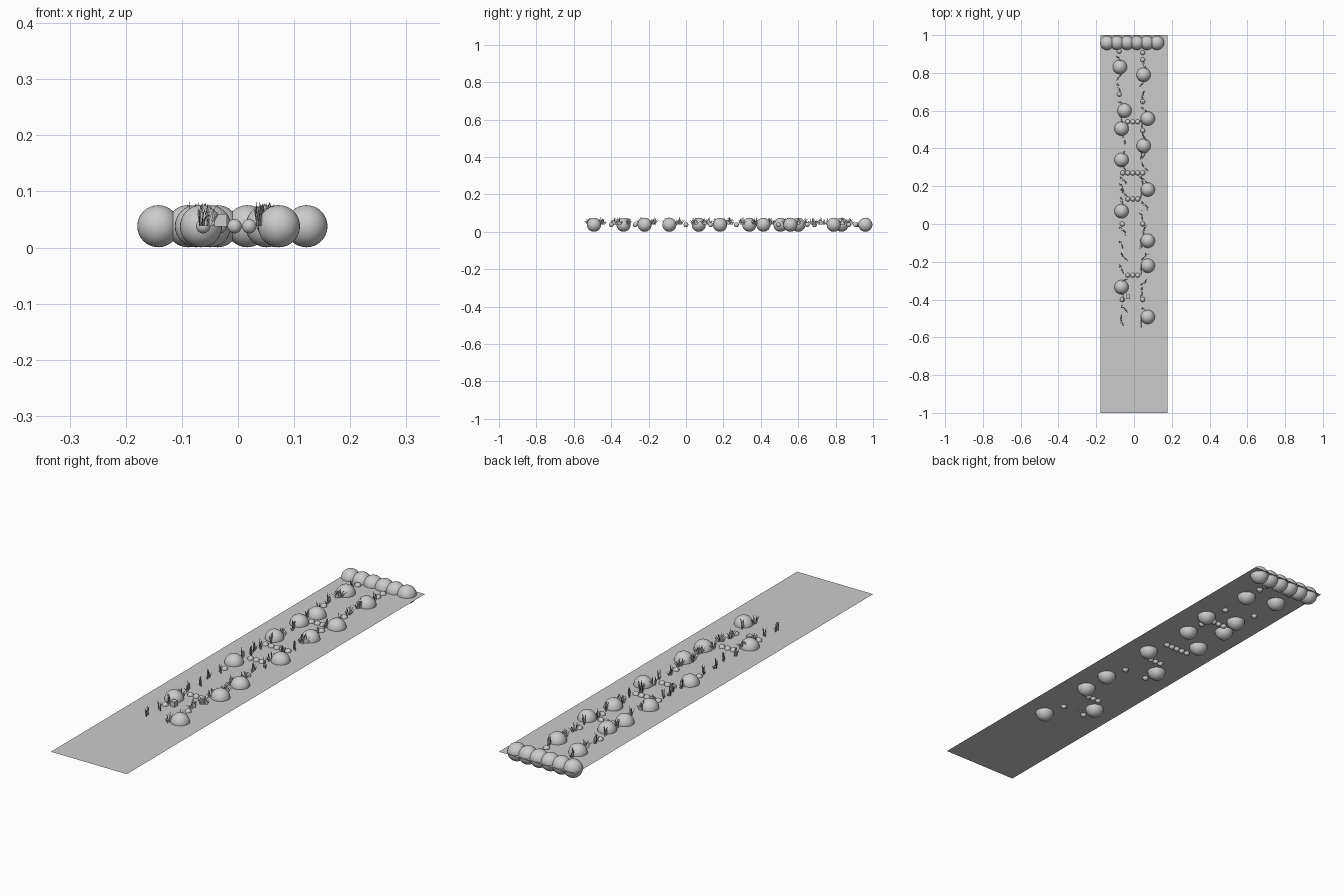
import bpy, bmesh, math, random
from mathutils import Vector

random.seed(4)
Z = 0.038  # ground sheet height; balls are half sunk into it


def link(name, mesh, loc, rot=0.0):
    ob = bpy.data.objects.new(name, mesh)
    ob.location = loc
    ob.rotation_euler.z = rot
    bpy.context.collection.objects.link(ob)
    return ob


def ball_mesh(name, r, u, v):
    me = bpy.data.meshes.new(name)
    bm = bmesh.new()
    bmesh.ops.create_uvsphere(bm, u_segments=u, v_segments=v, radius=r)
    for f in bm.faces:
        f.smooth = True
    bm.to_mesh(me)
    bm.free()
    return me


def grass_mesh(name, count=10):
    # curved tapering blades fanning out along local x
    me = bpy.data.meshes.new(name)
    bm = bmesh.new()
    for i in range(count):
        s = (i + 0.5) / count * 2 - 1
        base = Vector((s * 0.014, random.uniform(-0.004, 0.004), 0))
        lean = s * 0.019 + random.uniform(-0.004, 0.004)
        side = random.uniform(-0.006, 0.006)
        h = 0.046 - 0.024 * abs(s) - random.uniform(0, 0.008)
        a = random.uniform(-0.9, 0.9)
        across = Vector((math.cos(a), math.sin(a), 0))
        prev = None
        for t, w in ((0, 0.0022), (0.4, 0.0026), (0.75, 0.0018), (1, 0.0002)):
            c = base + Vector((lean * t * t, side * t * t, h * t))
            row = [bm.verts.new(c - across * w), bm.verts.new(c + across * w)]
            if prev:
                bm.faces.new((prev[0], prev[1], row[1], row[0]))
            prev = row
    bm.to_mesh(me)
    bm.free()
    return me


# flat ground sheet
bpy.ops.mesh.primitive_plane_add(size=1, location=(0, 0, Z))
ground = bpy.context.object
ground.name = "ground"
ground.scale = (0.356, 2, 1)

# large boulders: back wall row and scattered ones
boulder = ball_mesh("boulder", 0.0375, 32, 16)
for i in range(6):
    link("wall_boulder", boulder, (-0.142 + i * 0.0528, 0.959, Z))
for x, y in ((-0.075, 0.831), (-0.05, 0.6), (-0.066, 0.505), (-0.066, 0.339),
             (-0.066, 0.068), (-0.066, -0.334), (0.051, 0.79), (0.073, 0.558),
             (0.051, 0.414), (0.073, 0.182), (0.073, -0.089), (0.073, -0.221),
             (0.073, -0.492)):
    link("boulder", boulder, (x, y, Z))

# small pebbles: crossing rows and singles along both edges
pebble = ball_mesh("pebble", 0.0128, 24, 12)
for y, xs in ((0.541, (-0.033, -0.006, 0.02)), (0.27, (-0.06, -0.033, -0.006, 0.02, 0.046)),
              (0.132, (-0.033, -0.006, 0.02)), (-0.271, (-0.033, -0.006, 0.02)),
              (0.0, (-0.062, 0.046)), (-0.4, (-0.062, 0.046))):
    for x in xs:
        link("pebble", pebble, (x, y, Z))
for x, y in ((-0.078, 0.915), (0.046, 0.907), (0.046, 0.87), (-0.078, 0.687),
             (0.046, 0.648), (0.046, 0.495)):
    link("pebble", pebble, (x, y, Z))

# small block
bpy.ops.mesh.primitive_cube_add(size=0.022, location=(-0.031, -0.385, Z + 0.0105))
bpy.context.object.name = "block"

# grass tufts in two columns: (x, y, angle of the tuft's long axis)
tufts = [grass_mesh("tuft_%d" % i) for i in range(3)]
left = ((-0.066, -0.515, 105), (-0.055, -0.447, 130), (-0.068, -0.24, 105),
        (-0.055, -0.174, 130), (-0.068, -0.105, 105), (-0.06, -0.035, 130),
        (-0.058, -0.305, 40), (-0.06, -0.38, 100), (-0.066, 0.12, 100),
        (-0.055, 0.165, 130), (-0.066, 0.2, 105), (-0.058, 0.232, 130),
        (-0.056, 0.305, 110), (-0.058, 0.372, 40), (-0.054, 0.445, 105),
        (-0.07, 0.565, 100), (-0.07, 0.64, 130), (-0.082, 0.72, 100),
        (-0.075, 0.785, 50), (-0.082, 0.875, 105))
right = ((0.057, -0.46, 130), (0.038, -0.515, 85), (0.055, -0.308, 30),
         (0.04, -0.36, 80), (0.038, -0.235, 85), (0.057, -0.17, 45),
         (0.036, -0.1, 85), (0.052, -0.035, 75), (0.038, 0.045, 100),
         (0.055, 0.1, 130), (0.038, 0.165, 80), (0.04, 0.235, 100),
         (0.057, 0.225, 130), (0.055, 0.3, 130), (0.038, 0.37, 80),
         (0.055, 0.37, 50), (0.055, 0.455, 120), (0.04, 0.535, 85),
         (0.057, 0.6, 130), (0.046, 0.68, 80), (0.046, 0.75, 50),
         (0.055, 0.835, 105))
for i, (x, y, a) in enumerate(left + right):
    link("grass_tuft", tufts[i % 3], (x, y, Z), math.radians(a))
